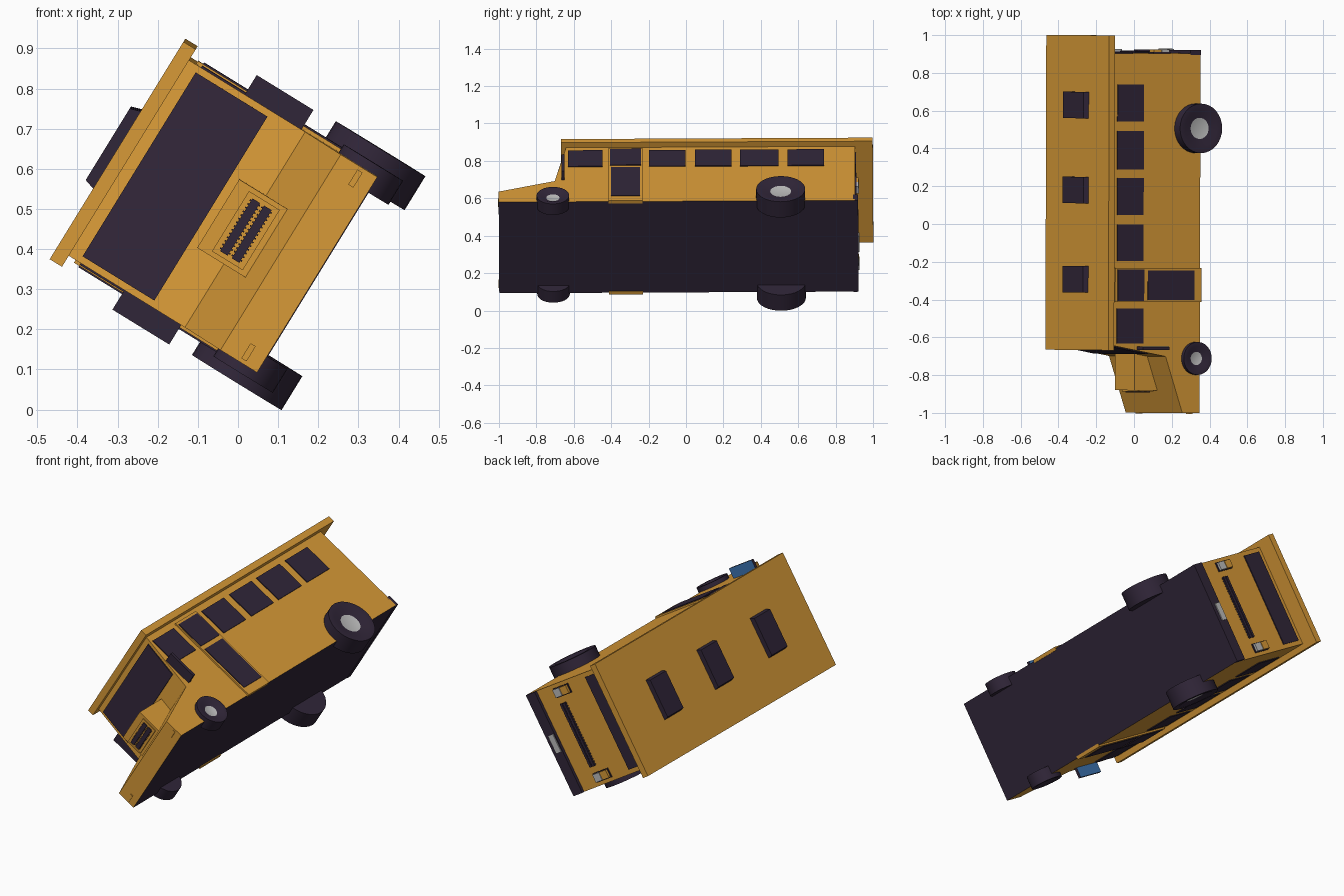
import bpy, bmesh, math
from mathutils import Matrix

cube = bpy.data.objects.get("Cube")
if cube:
    bpy.data.objects.remove(cube, do_unlink=True)


def material(name, rgb):
    m = bpy.data.materials.new(name)
    m.use_nodes = True
    m.diffuse_color = (*rgb, 1)
    m.node_tree.nodes["Principled BSDF"].inputs["Base Color"].default_value = (*rgb, 1)
    return m


ORANGE = material("bus_orange", (0.68, 0.32, 0.038))
DARK = material("dark_plum", (0.03, 0.019, 0.04))
GREY = material("light_grey", (0.5, 0.5, 0.5))
BLUE = material("mirror_blue", (0.045, 0.17, 0.43))

# The bus is built upright, then rolled onto its side by this placement
ROLL = math.radians(-58.4)
PLACE = (Matrix.Rotation(ROLL, 4, 'Y') @ Matrix.Translation((0.395, 0, 0))
         @ Matrix.Rotation(-0.0055, 4, 'Z'))


def finish(name, bm, mats, rule=None, smooth=False):
    bmesh.ops.recalc_face_normals(bm, faces=bm.faces)
    if rule:
        for f in bm.faces:
            f.normal_update()
            f.material_index = rule(f)
    mesh = bpy.data.meshes.new(name)
    bm.to_mesh(mesh)
    bm.free()
    for m in mats:
        mesh.materials.append(m)
    if smooth:
        mesh.polygons.foreach_set("use_smooth", [True] * len(mesh.polygons))
        mesh.set_sharp_from_angle(angle=math.radians(35))
    ob = bpy.data.objects.new(name, mesh)
    ob.matrix_world = PLACE
    bpy.context.collection.objects.link(ob)
    return ob


def prism(name, profile, x0, x1, mats, rule=None):
    """Extrude a (y, z) outline from x0 to x1."""
    bm = bmesh.new()
    base = bm.faces.new([bm.verts.new((x0, y, z)) for y, z in profile])
    new = bmesh.ops.extrude_face_region(bm, geom=[base])["geom"]
    verts = [v for v in new if isinstance(v, bmesh.types.BMVert)]
    bmesh.ops.translate(bm, vec=(x1 - x0, 0, 0), verts=verts)
    return finish(name, bm, mats, rule)


def box(name, xs, ys, zs, mats, rule=None):
    outline = [(ys[0], zs[0]), (ys[1], zs[0]), (ys[1], zs[1]), (ys[0], zs[1])]
    return prism(name, outline, xs[0], xs[1], mats, rule)


def wheel(name, side, y, z, radius, inner, outer, hub):
    """Tyre with a recessed face and a grey hub disc."""
    bm = bmesh.new()
    turn = Matrix.Translation((side * (inner + outer) / 2, y, z)) @ Matrix.Rotation(side * math.pi / 2, 4, 'Y')
    bmesh.ops.create_cone(bm, cap_ends=True, segments=32, radius1=radius, radius2=radius,
                          depth=outer - inner, matrix=turn)
    bm.normal_update()
    cap = [f for f in bm.faces if f.normal.x * side > 0.9]
    bmesh.ops.inset_region(bm, faces=cap, thickness=radius * 0.25)
    bmesh.ops.inset_region(bm, faces=cap, thickness=radius * 0.75 - hub, depth=-0.015)
    disc = cap[0]
    return finish(name, bm, [DARK, GREY], lambda f: int(f == disc), True)


HALF = 0.286
BACK = 0.905

# Body shell with a dark underside
prism("body", [(-1, 0.008), (-1, 0.115), (-0.70, 0.22), (-0.64, 0.56), (BACK, 0.56), (BACK, 0.008)],
      -HALF, HALF, [ORANGE, DARK], lambda f: int(f.normal.z < -0.5))
box("roof", (-0.318, 0.318), (-0.667, 1.0), (0.56, 0.596), [ORANGE])

# Windscreen lies on the sloped front
prism("windscreen", [(-0.688, 0.32), (-0.651, 0.53), (-0.643, 0.53), (-0.680, 0.32)],
      -0.269, 0.269, [DARK])

# Roof hatches, narrower at the top
for i, y in enumerate((-0.293, 0.18, 0.63)):
    hatch = box(f"roof_hatch_{i + 1}", (-0.115, 0.115), (y - 0.07, y + 0.07), (0.59, 0.623), [DARK])
    for v in hatch.data.vertices:
        if v.co.z > 0.6:
            v.co.x *= 0.91

# Engine scoop with a framed grille
box("scoop", (-0.1, 0.1), (-0.88, -0.67), (0.14, 0.298), [ORANGE])
box("scoop_frame", (-0.088, 0.088), (-0.886, -0.87), (0.172, 0.262), [ORANGE])
for i, z in enumerate((0.2, 0.234)):
    box(f"scoop_grille_{i + 1}", (-0.077, 0.077), (-0.892, -0.88), (z - 0.011, z + 0.011), [DARK])
    for k in range(14):
        x = -0.07 + k * 0.0108
        box("scoop_grille_tooth", (x - 0.002, x + 0.002), (-0.89, -0.88), (z - 0.015, z + 0.015), [DARK])

# Rear window, grille, bumper and plate
box("rear_window", (-0.262, 0.262), (BACK - 0.01, BACK + 0.006), (0.415, 0.535), [DARK])
for i, z in enumerate((0.193, 0.213)):
    box(f"rear_grille_{i + 1}", (-0.18, 0.18), (BACK - 0.01, BACK + 0.012), (z - 0.007, z + 0.007), [DARK])
for k in range(24):
    x = -0.173 + k * 0.015
    box("rear_grille_tooth", (x - 0.003, x + 0.003), (BACK - 0.01, BACK + 0.009), (0.182, 0.224), [DARK])
box("rear_bumper", (-HALF, HALF), (BACK - 0.01, 0.922), (0.006, 0.07), [DARK])
box("rear_plate", (-0.05, 0.05), (0.92, 0.928), (0.028, 0.064), [GREY])

# Everything that repeats on both sides
windows = [(-0.63, -0.445), (-0.195, 0.0), (0.05, 0.245), (0.29, 0.495), (0.545, 0.74)]
for s, side in ((1, "left"), (-1, "right")):
    wall = (s * (HALF - 0.01), s * (HALF + 0.005))
    for i, span in enumerate(windows):
        box(f"{side}_window_{i + 1}", wall, span, (0.362, 0.525), [DARK])

    door_face = (s * (HALF - 0.01), s * (HALF + 0.009))
    glass_face = (s * HALF, s * (HALF + 0.013))
    box(f"{side}_door", door_face, (-0.412, -0.232), (0.004, 0.54), [ORANGE])
    box(f"{side}_door_upper_glass", glass_face, (-0.405, -0.24), (0.362, 0.525), [DARK])
    box(f"{side}_door_lower_glass", glass_face, (-0.4, -0.245), (0.05, 0.338), [DARK])

    # Mirror plate with a blue glass on its rear
    box(f"{side}_mirror", (s * 0.28, s * 0.343), (-0.665, -0.648), (0.231, 0.397),
        [DARK, BLUE], lambda f: int(f.normal.y > 0.5))

    box(f"{side}_headlight", (s * 0.232, s * 0.276), (-1.004, -0.99), (0.045, 0.06), [ORANGE])
    lamp = (s * 0.218, s * 0.262)
    box(f"{side}_taillight_housing", (s * 0.214, s * 0.266), (BACK - 0.01, 0.912), (0.182, 0.288), [DARK])
    box(f"{side}_reverse_light", lamp, (BACK, 0.925), (0.187, 0.233), [GREY])
    box(f"{side}_tail_lamp", lamp, (BACK, 0.925), (0.237, 0.283), [ORANGE])

    wheel(f"{side}_front_wheel", s, -0.71, 0.035, 0.087, 0.24, 0.31, 0.035)
    wheel(f"{side}_rear_wheel", s, 0.508, 0.038, 0.131, 0.243, 0.342, 0.056)
